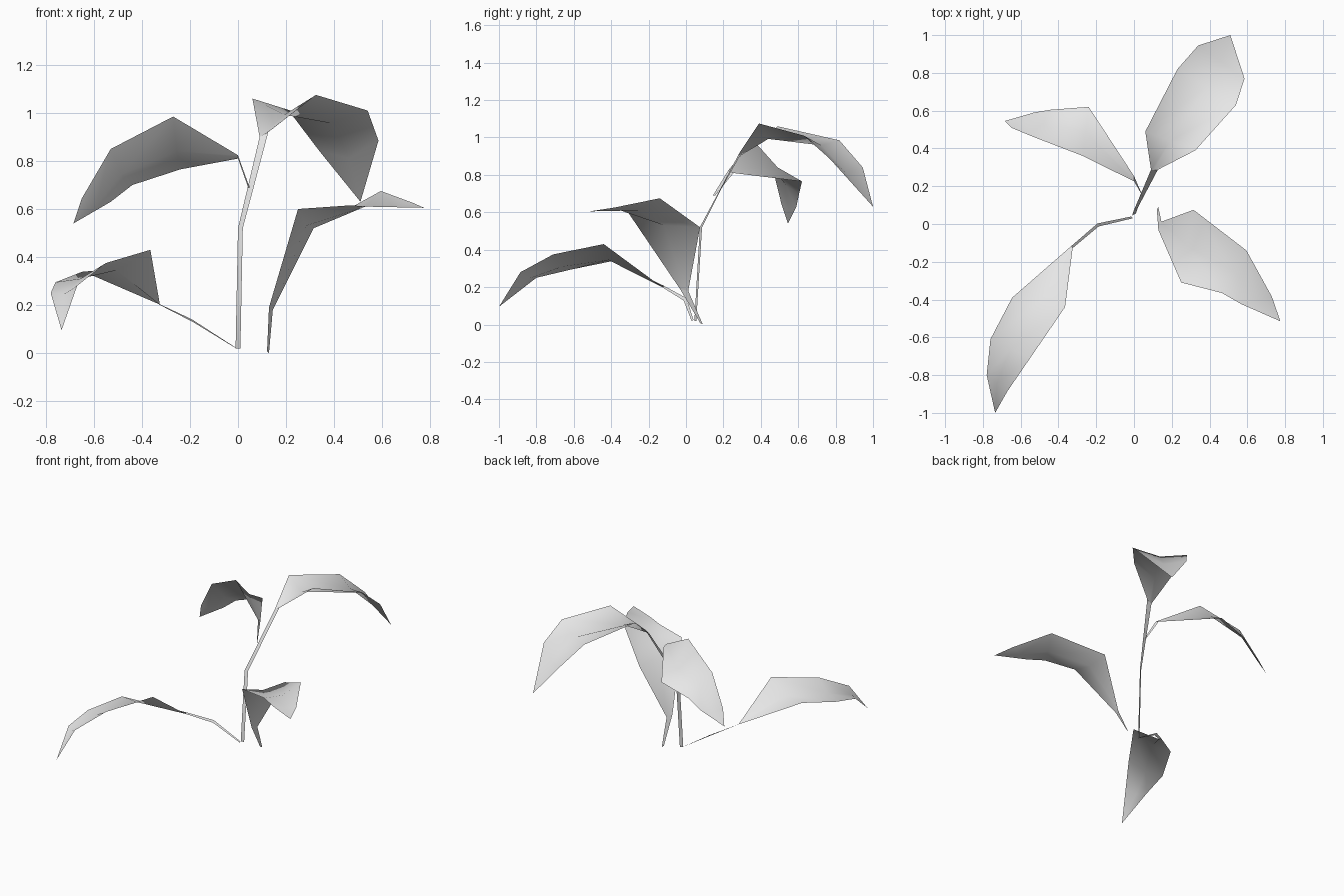
import bpy
import bmesh
from mathutils import Vector

# Remove the default cube only
default_cube = bpy.data.objects.get("Cube")
if default_cube:
    bpy.data.objects.remove(default_cube, do_unlink=True)

# One plain colour for the whole plant
leaf_grey = bpy.data.materials.new("leaf_grey")
leaf_grey.use_nodes = True
GREY = (0.8, 0.8, 0.8, 1.0)
leaf_grey.diffuse_color = GREY
leaf_grey.node_tree.nodes["Principled BSDF"].inputs["Base Color"].default_value = GREY


def loft_rows(name, rows):
    """Skin successive left-to-right rows of points into a smooth sheet."""
    bm = bmesh.new()
    grid = [[bm.verts.new(point) for point in row] for row in rows]
    for near, far in zip(grid, grid[1:]):
        for i in range(len(near) - 1):
            if len(far) == 1:
                corners = (near[i], near[i + 1], far[0])
            else:
                corners = (near[i], near[i + 1], far[i + 1], far[i])
            bm.faces.new(corners)
    for face in bm.faces:
        face.smooth = True
    mesh = bpy.data.meshes.new(name)
    bm.to_mesh(mesh)
    bm.free()
    mesh.materials.append(leaf_grey)
    plant_part = bpy.data.objects.new(name, mesh)
    bpy.context.collection.objects.link(plant_part)
    return plant_part


def make_leaf(position, stalk, left_edge, right_edge, tip, fold_depths):
    """Build a flat ribbon stalk, then a blade folded along its midrib.

    The stalk is a list of (centre, half width) pairs, from root to blade.
    The fold depths say how far the midrib sinks below the blade edges.
    """
    ribbon = []
    for centre, half_width in stalk:
        centre, half_width = Vector(centre), Vector(half_width)
        ribbon.append([centre - half_width, centre + half_width])
    loft_rows("stalk_" + position, ribbon)

    # The blade starts on the last stalk row
    first_left, first_right = ribbon[-1]
    blade = [[first_left, (first_left + first_right) / 2, first_right]]
    for left, right, depth in zip(left_edge, right_edge, fold_depths):
        left, right = Vector(left), Vector(right)
        midrib = (left + right) / 2 - Vector((0, 0, depth))
        blade.append([left, midrib, right])
    blade.append([Vector(tip)])
    loft_rows("leaf_" + position, blade)


# Tall main stem with the highest leaf
make_leaf(
    position="back_left",
    stalk=[((0, .05, .02), (.01, .005, 0)),
           ((.01, .08, .52), (.01, .006, 0)),
           ((.108, .287, .91), (.018, 0, .01))],
    left_edge=[(.06, .49, 1.06), (.23, .82, .985), (.34, .945, .84)],
    right_edge=[(.325, .39, 1.075), (.54, .63, 1.01), (.585, .77, .885)],
    tip=(.51, 1, .63),
    fold_depths=(.075, .04, .05),
)

# Leaf branching off the main stem
make_leaf(
    position="back_right",
    stalk=[((.045, .15, .69), (-.003, .006, 0)),
           ((0, .24, .817), (0, .014, -.007))],
    left_edge=[(-.27, .36, .985), (-.53, .46, .85), (-.65, .51, .645)],
    right_edge=[(-.24, .62, .765), (-.44, .605, .7), (-.53, .59, .63)],
    tip=(-.685, .545, .54),
    fold_depths=(.035, .03, .02),
)

# Low leaf on a long thin stalk
make_leaf(
    position="front_right",
    stalk=[((-.01, .035, .022), (-.003, .005, .003)),
           ((-.19, -.005, .135), (-.003, .008, .006)),
           ((-.328, -.122, .203), (-.003, .006, .003))],
    left_edge=[(-.365, -.44, .43), (-.55, -.71, .375), (-.67, -.885, .28)],
    right_edge=[(-.645, -.39, .34), (-.76, -.61, .295), (-.78, -.8, .25)],
    tip=(-.735, -1, .095),
    fold_depths=(.04, .025, .02),
)

# Upright leaf on its own short stalk
make_leaf(
    position="front_left",
    stalk=[((.125, .083, .004), (-.004, -.007, .004)),
           ((.137, -.01, .185), (-.008, -.022, .005))],
    left_edge=[(.315, .075, .52), (.595, -.14, .675), (.73, -.385, .625)],
    right_edge=[(.25, -.31, .6), (.465, -.365, .615), (.57, -.425, .61)],
    tip=(.775, -.515, .605),
    fold_depths=(.03, .035, .01),
)
